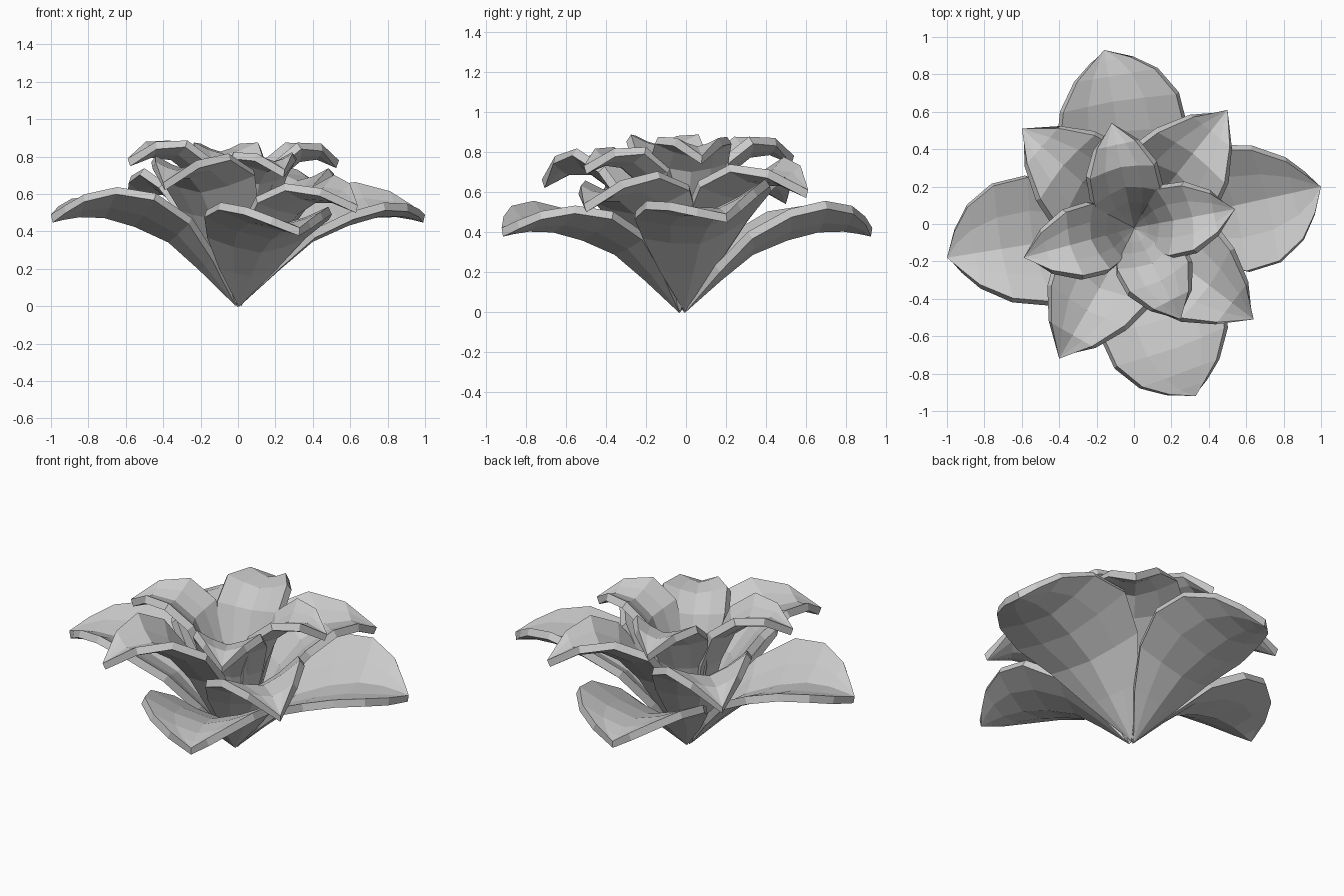
import bpy
import bmesh
from mathutils import Vector

cube = bpy.data.objects.get("Cube")
if cube:
    bpy.data.objects.remove(cube)

# One plain grey for the whole flower
grey = bpy.data.materials.new("petal grey")
grey.use_nodes = True
grey.diffuse_color = (0.6, 0.6, 0.6, 1)
grey.node_tree.nodes["Principled BSDF"].inputs["Base Color"].default_value = (0.6, 0.6, 0.6, 1)

ACROSS = (-1, -0.5, 0, 0.5, 1)
BASE = Vector((0, -0.02, 0))


def make_petal(name, tip, profile, cup):
    """Cupped pointed petal; profile rows are (reach, rise, left width, right width).
    The tip is (x, y, z, roll), where roll lifts the left edge and lowers the right."""
    x, y, height, roll = tip
    reach = Vector((x, y, 0)) - BASE
    length = reach.length
    out = reach.normalized()
    up = Vector((0, 0, 1))
    side = up.cross(out)
    spine = [(r * length, z * height, left, right) for r, z, left, right in profile]
    bm = bmesh.new()
    rows = []
    for i, (r, z, left, right) in enumerate(spine):
        before, after = spine[max(i - 1, 0)], spine[min(i + 1, len(spine) - 1)]
        # Edges lift straight up where the petal droops
        slope = out * (after[0] - before[0]) + up * max(after[1] - before[1], 0)
        normal = slope.normalized().cross(side)
        row = []
        for s in ACROSS:
            half = left if s > 0 else right
            lift = cup * half * (abs(s) ** 1.4 + roll * s)
            row.append(bm.verts.new(BASE + out * r + up * z + side * (half * s) + normal * lift))
        rows.append(row)
    for near, far in zip(rows, rows[1:]):
        for j in range(len(ACROSS) - 1):
            bm.faces.new((near[j], far[j], far[j + 1], near[j + 1]))
    bmesh.ops.remove_doubles(bm, verts=bm.verts, dist=0.0005)
    mesh = bpy.data.meshes.new(name)
    bm.to_mesh(mesh)
    bm.free()
    mesh.materials.append(grey)
    petal = bpy.data.objects.new(name, mesh)
    bpy.context.collection.objects.link(petal)
    solid = petal.modifiers.new("thickness", "SOLIDIFY")
    solid.thickness = 0.044
    solid.offset = -1


# Petal rings: profile, cupping and petal tips
rings = {
    "outer_petal": (
        [(-0.015, 0.07, 0, 0), (0.18, 0.46, 0.14, 0.15), (0.35, 0.77, 0.25, 0.27),
         (0.54, 0.95, 0.32, 0.355), (0.71, 1.05, 0.27, 0.34), (0.85, 1.06, 0.17, 0.25),
         (0.94, 1.03, 0.07, 0.13), (1, 1, 0, 0)], 0.34,
        [(1, 0.2, 0.49, 0.65), (-0.16, 0.93, 0.42, 0),
         (-1, -0.18, 0.49, 0.35), (0.33, -0.92, 0.42, 0)]),
    "middle_petal": (
        [(-0.02, 0.05, 0, 0), (0.16, 0.42, 0.12, 0.12), (0.31, 0.75, 0.22, 0.22),
         (0.46, 0.97, 0.265, 0.27), (0.63, 1.1, 0.215, 0.23), (0.82, 1.1, 0.12, 0.13),
         (1, 1, 0, 0)], 0.4,
        [(0.5, 0.61, 0.61, 0.25), (-0.6, 0.51, 0.58, 0.2),
         (-0.4, -0.72, 0.66, 0.1), (0.64, -0.51, 0.54, 0.3)]),
    "inner_petal": (
        [(-0.02, 0.04, 0, 0), (0.14, 0.38, 0.085, 0.085), (0.25, 0.7, 0.145, 0.145),
         (0.39, 0.93, 0.18, 0.18), (0.58, 1.04, 0.175, 0.175), (0.79, 1.06, 0.105, 0.105),
         (1, 1, 0, 0)], 0.4,
        [(0.54, 0.08, 0.78, 0), (-0.12, 0.54, 0.78, 0),
         (-0.59, -0.18, 0.79, 0), (0.25, -0.51, 0.73, 0)]),
}
for ring, (profile, cup, tips) in rings.items():
    for n, tip in enumerate(tips, 1):
        make_petal(f"{ring}_{n}", tip, profile, cup)
